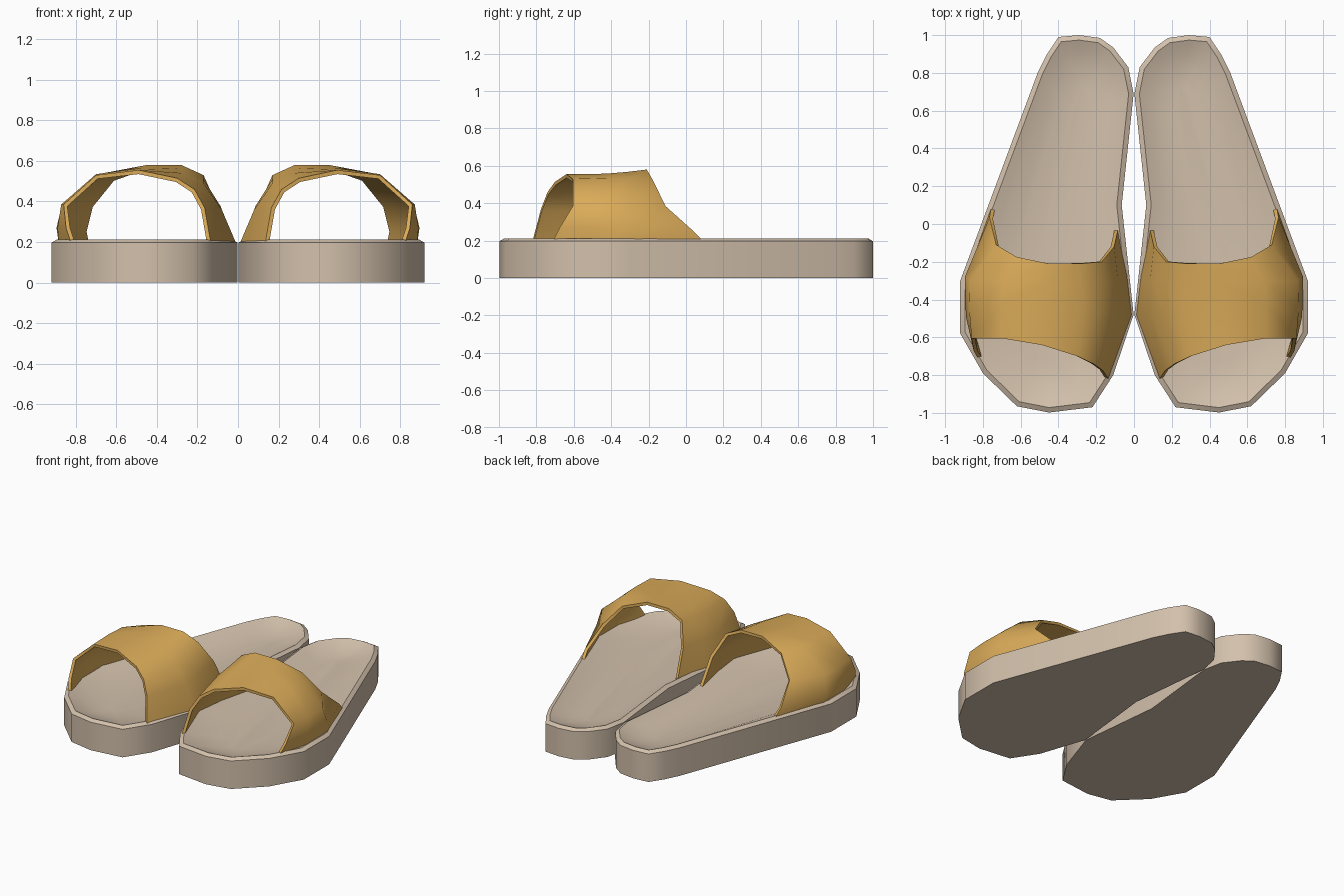
import bpy, bmesh, math
from mathutils import Vector

if "Cube" in bpy.data.objects:
    bpy.data.objects.remove(bpy.data.objects["Cube"])


def material(name, rgb):
    m = bpy.data.materials.new(name)
    m.diffuse_color = (*rgb, 1)
    m.use_nodes = True
    m.node_tree.nodes["Principled BSDF"].inputs["Base Color"].default_value = m.diffuse_color
    return m


beige = material("beige sole", (0.65, 0.53, 0.41))
tan = material("golden tan strap", (0.71, 0.41, 0.10))


def finish(name, bm, mat, angle, thickness=0):
    """Make the right-hand part, mirror it to the left and shade it."""
    me = bpy.data.meshes.new(name)
    bm.to_mesh(me)
    bm.free()
    ob = bpy.data.objects.new(name, me)
    bpy.context.collection.objects.link(ob)
    me.materials.append(mat)
    bpy.ops.object.select_all(action='DESELECT')
    ob.select_set(True)
    bpy.context.view_layer.objects.active = ob
    if thickness:
        s = ob.modifiers.new("thickness", 'SOLIDIFY')
        s.thickness = thickness
        s.offset = -1
        bpy.ops.object.modifier_apply(modifier=s.name)
    m = ob.modifiers.new("pair", 'MIRROR')
    m.use_mirror_merge = False
    bpy.ops.object.modifier_apply(modifier=m.name)
    bpy.ops.object.shade_smooth_by_angle(angle=math.radians(angle))
    return ob


def loft(bm, rows, closed):
    """Skin quads between successive rows of points."""
    vs = [[bm.verts.new(p) for p in r] for r in rows]
    n = len(rows[0])
    for a, b in zip(vs, vs[1:]):
        for j in range(n if closed else n - 1):
            k = (j + 1) % n
            bm.faces.new((a[j], b[j], b[k], a[k]))
    return vs


# Sole: outline of the right sandal, heel first, down the outer side
outline = [(.29, 1), (.40, .99), (.46, .90), (.51, .80), (.92, -.30),
           (.92, -.58), (.80, -.79), (.62, -.965), (.45, -.998), (.22, -.97),
           (.11, -.80), (.002, -.48), (.065, .10), (.002, .69), (.03, .83),
           (.11, .935), (.18, .985)]


def ring(z, inset=0, t=0):
    pts = []
    n = len(outline)
    for i, p in enumerate(outline):
        p = Vector(p)
        a = (p - Vector(outline[i - 1])).normalized()
        b = (Vector(outline[(i + 1) % n]) - p).normalized()
        d = (a + b).normalized()
        p = p + Vector((d.y, -d.x)) * inset / max(d.dot(a), .5)
        p = p.lerp(Vector((.38 - .13 * p.y, p.y * .7)), t)
        pts.append((p.x, p.y, z))
    return pts


bm = bmesh.new()
# side wall, bevelled rim, then a dished footbed
rings = loft(bm, [ring(0), ring(.197), ring(.212, .026), ring(.188, .026, .2),
                  ring(.166, .026, .5), ring(.158, .026, .8)], True)
bm.faces.new(rings[0])
bm.faces.new(rings[-1])
bmesh.ops.recalc_face_normals(bm, faces=bm.faces)
# crisp edges round the rim
rim = set(rings[1]), set(rings[2])
for e in bm.edges:
    if any(set(e.verts) <= r for r in rim):
        e.smooth = False
finish("soles", bm, beige, 55)

# Strap: four arches from toe to instep, each from outer to inner foot
arches = [
    [(.825, -.71, .2), (.848, -.675, .27), (.86, -.605, .385), (.70, -.605, .53),
     (.49, -.64, .555), (.30, -.70, .515), (.215, -.74, .46), (.165, -.775, .37),
     (.135, -.82, .2)],
    [(.885, -.5, .2), (.89, -.49, .27), (.872, -.46, .385), (.70, -.43, .535),
     (.47, -.43, .558), (.27, -.45, .54), (.17, -.46, .49), (.08, -.47, .36),
     (.012, -.48, .2)],
    [(.885, -.27, .2), (.895, -.28, .27), (.868, -.3, .385), (.69, -.3, .535),
     (.46, -.31, .568), (.28, -.31, .565), (.17, -.31, .51), (.085, -.3, .375),
     (.035, -.28, .2)],
    [(.755, .09, .2), (.765, .035, .255), (.73, -.11, .385), (.62, -.175, .52),
     (.45, -.21, .58), (.28, -.21, .58), (.17, -.2, .53), (.105, -.12, .385),
     (.085, -.03, .2)],
]
bm = bmesh.new()
vs = loft(bm, arches, False)
bmesh.ops.reverse_faces(bm, faces=[f for f in bm.faces])
bm.normal_update()
# make sure the outside faces up so the thickness grows inward
if sum(f.normal.z for f in bm.faces) < 0:
    bmesh.ops.reverse_faces(bm, faces=bm.faces)
finish("straps", bm, tan, 65, 0.02)
